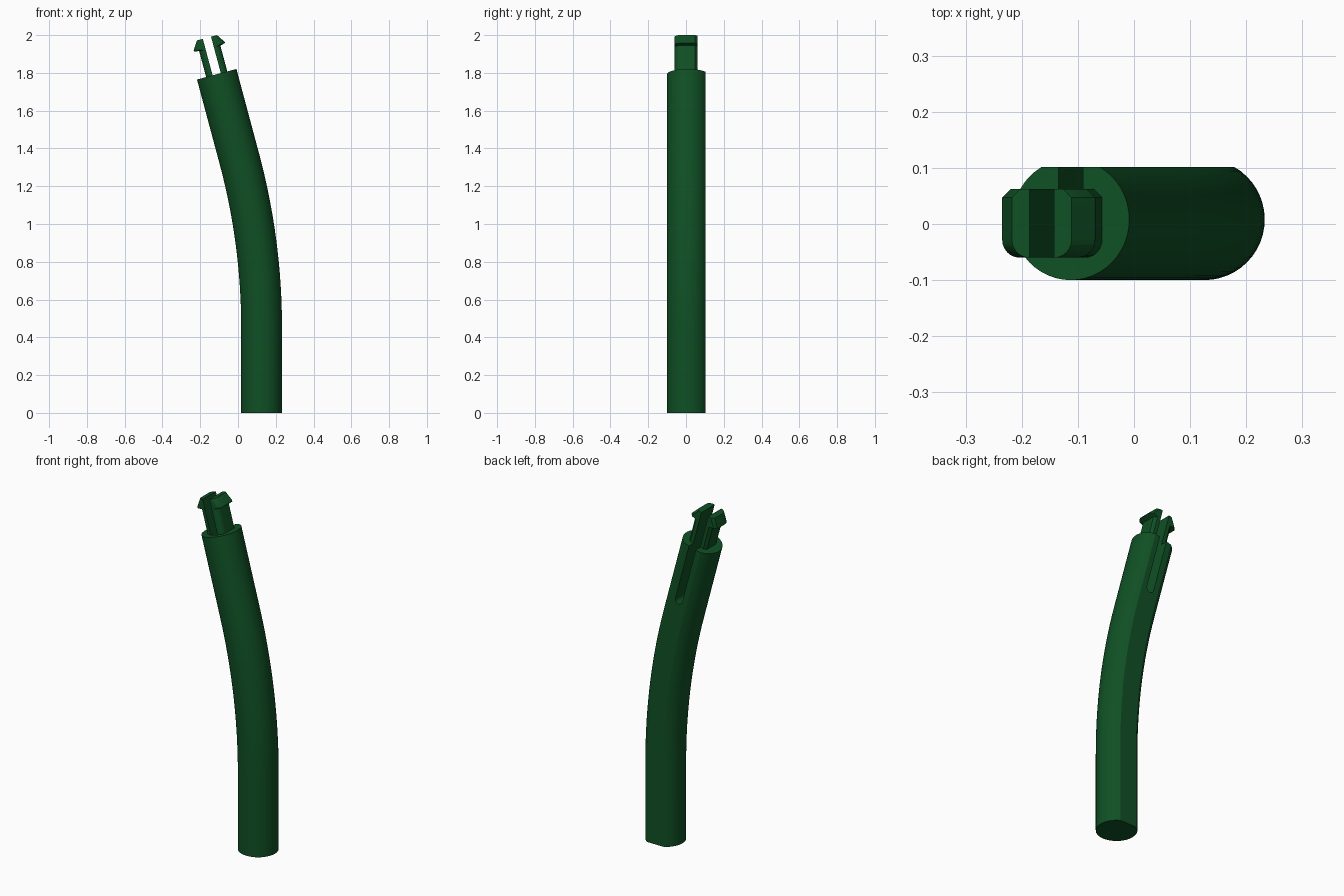
import bpy, bmesh
from math import sin, cos, pi, radians, asin
from mathutils import Matrix, Vector

if "Cube" in bpy.data.objects:
    bpy.data.objects.remove(bpy.data.objects["Cube"])

green = bpy.data.materials.new("dark green")
green.use_nodes = True
colour = (0.005, 0.08, 0.018, 1)
green.diffuse_color = colour
green.node_tree.nodes["Principled BSDF"].inputs["Base Color"].default_value = colour

TILT = radians(15)
BASE_X, BEND_Z, BEND_R, TOP_LEN = 0.125, 0.45, 3.46, 0.463
RADIUS, CENTRE_Y, FLAT_Y = 0.108, 0.008, 0.102
GAP = 0.0225                      # half the slot width


def frame(x, z, angle):
    """Placement whose local z follows the bent axis."""
    return Matrix.Translation((x, 0, z)) @ Matrix.Rotation(-angle, 4, 'Y')


def loft(name, rings):
    """Closed solid through equal-length rings of points."""
    bm = bmesh.new()
    loops = [[bm.verts.new(p) for p in ring] for ring in rings]
    n = len(loops[0])
    for a, b in zip(loops, loops[1:]):
        for i in range(n):
            j = (i + 1) % n
            bm.faces.new((a[i], a[j], b[j], b[i]))
    bm.faces.new(loops[0][::-1])
    bm.faces.new(loops[-1])
    bmesh.ops.recalc_face_normals(bm, faces=bm.faces)
    mesh = bpy.data.meshes.new(name)
    bm.to_mesh(mesh)
    bm.free()
    mesh.materials.append(green)
    ob = bpy.data.objects.new(name, mesh)
    bpy.context.collection.objects.link(ob)
    return ob


def activate(ob):
    bpy.ops.object.select_all(action='DESELECT')
    ob.select_set(True)
    bpy.context.view_layer.objects.active = ob


# Bent stem: round section with a flat along the back
start = asin((FLAT_Y - CENTRE_Y) / RADIUS)
sweep = pi + 2 * start
section = [Vector((RADIUS * cos(start - sweep * i / 40),
                   CENTRE_Y + RADIUS * sin(start - sweep * i / 40), 0))
           for i in range(41)]

frames = [frame(BASE_X, 0, 0)]
for i in range(17):
    a = TILT * i / 16
    frames.append(frame(BASE_X - BEND_R * (1 - cos(a)), BEND_Z + BEND_R * sin(a), a))
tip = frames[-1] @ Matrix.Translation((0, 0, TOP_LEN))
frames.append(tip)
stem = loft("stem", [[f @ p for p in section] for f in frames])

# Slot with a rounded lower end, open at the back and the tip
outline = [(GAP, 0.1)] + [(GAP * cos(pi * i / 12), -0.34 - GAP * sin(pi * i / 12))
                          for i in range(13)] + [(-GAP, 0.1)]
cutter = loft("slot_cutter", [[tip @ Vector((u, y, v)) for u, v in outline]
                              for y in (-0.06, 0.2)])
cutter.hide_render = True
activate(stem)
cut = stem.modifiers.new("slot", 'BOOLEAN')
cut.object = cutter
cut.operation = 'DIFFERENCE'
cut.solver = 'EXACT'
bpy.ops.object.modifier_apply(modifier=cut.name)
bpy.data.objects.remove(cutter)


# Two snap prongs with barbed ends
def prong_ring(side, outer, v):
    front, back, r, c = -0.06, 0.062, min(0.032, outer - GAP), 0.015
    pts = [(GAP, back), (GAP, front)]
    pts += [(outer - r + r * sin(t * pi / 12), front + r - r * cos(t * pi / 12))
            for t in range(7)]
    pts += [(outer, back - c), (outer - c, back)]
    return [tip @ Vector((side * u, y, v)) for u, y in pts]


levels = [(0.058, 0), (0.058, 0.142), (0.085, 0.148), (0.085, 0.155), (0.055, 0.2)]
prongs = [loft(name, [prong_ring(side, u, v) for u, v in levels])
          for name, side in (("left_prong", 1), ("right_prong", -1))]

for ob in [stem] + prongs:
    activate(ob)
    bpy.ops.object.shade_smooth_by_angle(angle=radians(30))
